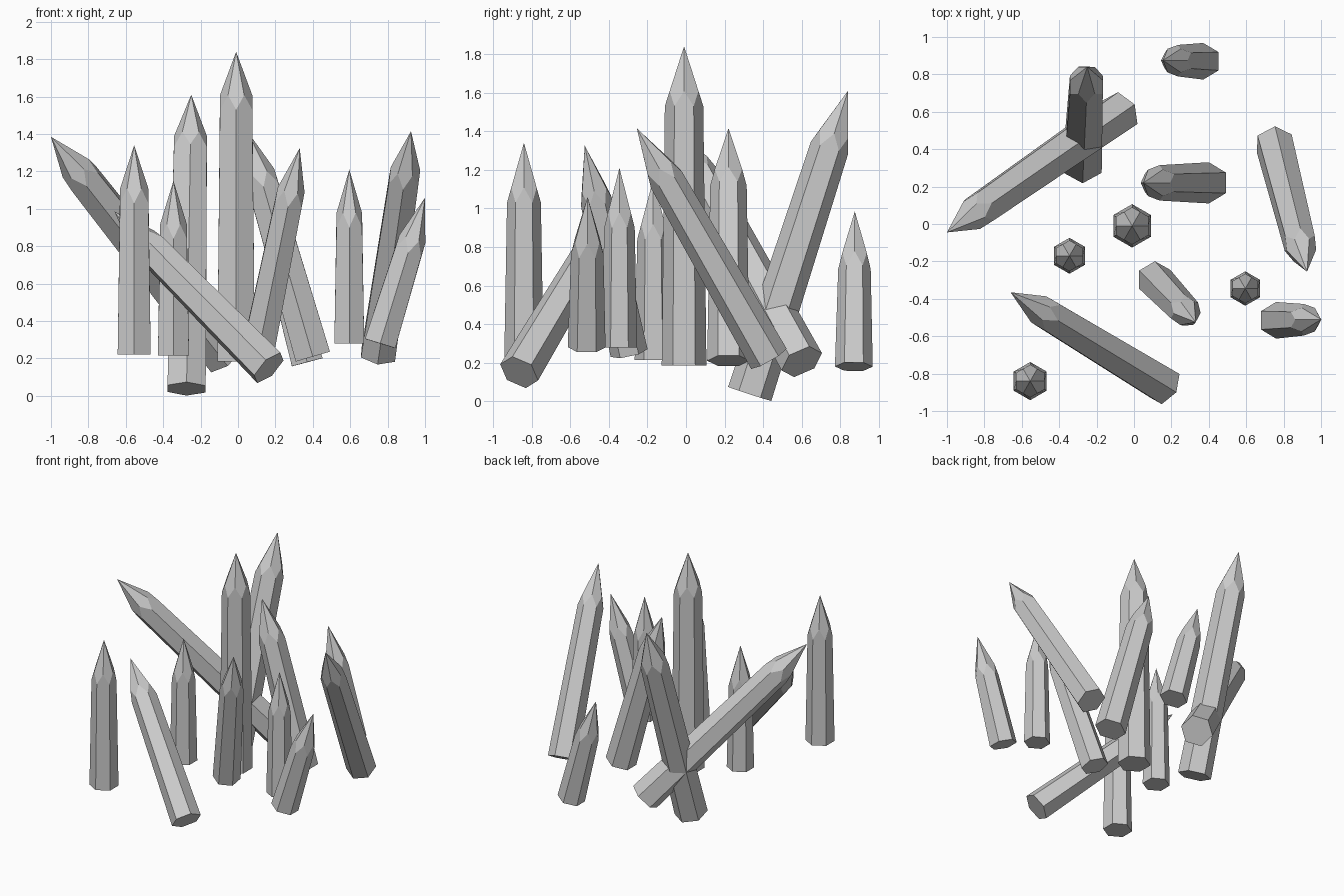
import bpy, bmesh, math
from mathutils import Vector

if "Cube" in bpy.data.objects:
    bpy.data.objects.remove(bpy.data.objects["Cube"])

SIDES = 6
TIP = 0.31      # distance from the apex down to the prism corners
TAPER = 0.86    # shoulder radius relative to base radius


def ring(bm, radius, z, offset):
    """Ring of hexagon vertices about the z axis."""
    verts = []
    for i in range(SIDES):
        a = math.pi / 2 + (i + offset) * 2 * math.pi / SIDES
        verts.append(bm.verts.new((radius * math.cos(a), radius * math.sin(a), z)))
    return verts


def crystal(name, base, tip, radius):
    """Tapered hexagonal prism with a point of kite-shaped facets over its corners."""
    base, tip = Vector(base), Vector(tip)
    axis = tip - base
    length = axis.length
    shoulder = radius * TAPER
    bm = bmesh.new()
    foot = ring(bm, radius, 0, 0)
    low = ring(bm, shoulder, length - TIP, 0)
    high = ring(bm, shoulder * math.cos(math.pi / SIDES), length - TIP * 0.75, 0.5)
    apex = bm.verts.new((0, 0, length))
    for i in range(SIDES):
        j = (i + 1) % SIDES
        bm.faces.new((foot[i], foot[j], low[j], high[i], low[i]))
        bm.faces.new((low[i], high[i], apex, high[i - 1]))
    bm.faces.new(foot[::-1])
    bmesh.ops.recalc_face_normals(bm, faces=bm.faces)
    mesh = bpy.data.meshes.new(name)
    bm.to_mesh(mesh)
    bm.free()
    obj = bpy.data.objects.new(name, mesh)
    obj.location = base
    obj.rotation_mode = 'QUATERNION'
    obj.rotation_quaternion = Vector((0, 0, 1)).rotation_difference(axis)
    bpy.context.collection.objects.link(obj)


# Upright crystals: x, y, base height, tip height, radius
for n, (x, y, z0, z1, r) in {
    "centre": (-0.01, -0.01, 0.185, 1.84, 0.116),
    "front_left": (-0.555, -0.84, 0.22, 1.34, 0.102),
    "inner_left": (-0.345, -0.17, 0.215, 1.15, 0.096),
    "inner_right": (0.595, -0.345, 0.28, 1.21, 0.092),
}.items():
    crystal("upright_crystal_" + n, (x, y, z0), (x, y, z1), r)

# Leaning crystals: base centre, tip, radius
for n, (b, t, r) in {
    "back_tall": ((-0.275, 0.33, 0.038), (-0.25, 0.84, 1.61), 0.118),
    "long_left": ((-0.07, 0.60, 0.205), (-1.0, -0.045, 1.385), 0.115),
    "long_front": ((0.165, -0.865, 0.15), (-0.66, -0.365, 0.985), 0.108),
    "right": ((0.75, 0.43, 0.22), (0.925, -0.255, 1.415), 0.106),
    "right_front": ((0.76, -0.515, 0.28), (1.0, -0.51, 1.06), 0.098),
    "centre_right": ((0.40, 0.22, 0.21), (0.05, 0.22, 1.415), 0.11),
    "centre_front": ((0.11, -0.295, 0.25), (0.33, -0.525, 1.325), 0.098),
    "back_short": ((0.37, 0.87, 0.18), (0.155, 0.875, 0.985), 0.098),
}.items():
    crystal("leaning_crystal_" + n, b, t, r)
